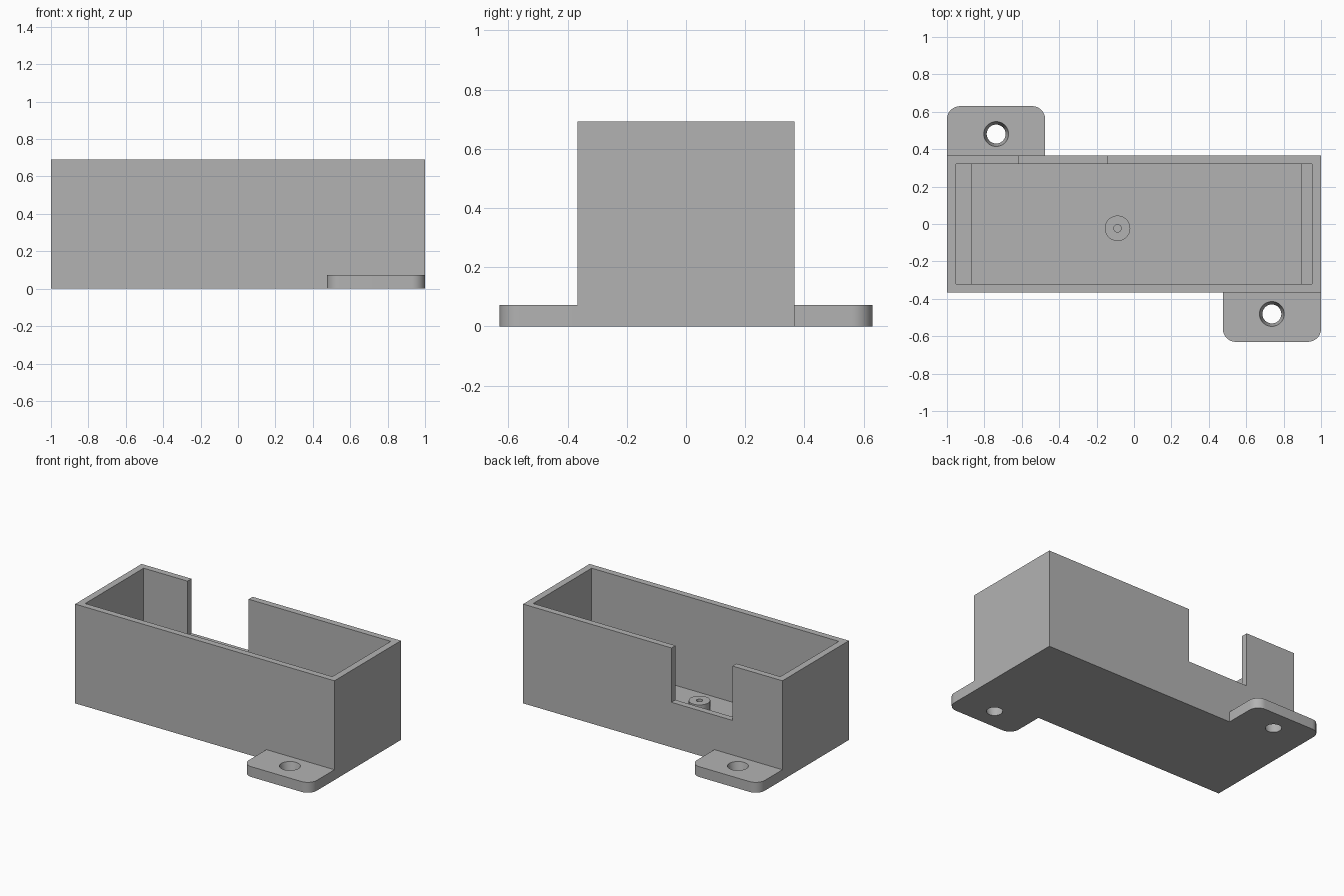
import bpy, math

if "Cube" in bpy.data.objects:
    bpy.data.objects.remove(bpy.data.objects["Cube"])

LENGTH, HALF_Y, HEIGHT = 1.0, 0.366, 0.692      # half length, half width, full height
IN_X, IN_Y, FLOOR = 0.953, 0.322, 0.048         # cavity half sizes and floor level
SUPPORT = 0.163                                 # top of the boss and end ledges
TAB_Y, TAB_X, TAB_H, CORNER = 0.63, 0.475, 0.072, 0.07

grey = bpy.data.materials.new("plain grey")
grey.use_nodes = True
colour = (0.45, 0.45, 0.45, 1)
grey.diffuse_color = colour
grey.node_tree.nodes["Principled BSDF"].inputs["Base Color"].default_value = colour


def make(name, verts, faces):
    mesh = bpy.data.meshes.new(name)
    mesh.from_pydata(verts, [], faces)
    mesh.materials.append(grey)
    obj = bpy.data.objects.new(name, mesh)
    bpy.context.collection.objects.link(obj)
    return obj


def loft(name, low, high, z0, z1):
    """Solid between two matching counter-clockwise outlines."""
    n = len(low)
    verts = [(x, y, z0) for x, y in low] + [(x, y, z1) for x, y in high]
    faces = [tuple(reversed(range(n))), tuple(range(n, 2 * n))]
    faces += [(i, (i + 1) % n, (i + 1) % n + n, i + n) for i in range(n)]
    return make(name, verts, faces)


def box(name, x0, x1, y0, y1, z0, z1):
    outline = [(x0, y0), (x1, y0), (x1, y1), (x0, y1)]
    return loft(name, outline, outline, z0, z1)


def arc(cx, cy, r, start, end, steps):
    angles = [math.radians(start + (end - start) * i / steps) for i in range(steps + 1)]
    return [(cx + r * math.cos(a), cy + r * math.sin(a)) for a in angles]


def cone(name, cx, cy, r0, r1, z0, z1, sides=48):
    low = arc(cx, cy, r0, 0, 360, sides)[:-1]
    high = arc(cx, cy, r1, 0, 360, sides)[:-1]
    return loft(name, low, high, z0, z1)


def activate(obj):
    bpy.ops.object.select_all(action='DESELECT')
    obj.select_set(True)
    bpy.context.view_layer.objects.active = obj


def cut(target, cutter):
    activate(target)
    mod = target.modifiers.new("cut", 'BOOLEAN')
    mod.operation, mod.solver, mod.object = 'DIFFERENCE', 'EXACT', cutter
    bpy.ops.object.modifier_apply(modifier=mod.name)
    bpy.data.objects.remove(cutter)


def smooth(obj):
    activate(obj)
    bpy.ops.object.shade_smooth_by_angle(angle=math.radians(30))


# Open-topped housing with a notch in the back wall
housing = box("housing", -LENGTH, LENGTH, -HALF_Y, HALF_Y, 0, HEIGHT)
cut(housing, box("cavity_cutter", -IN_X, IN_X, -IN_Y, IN_Y, FLOOR, 1))
cut(housing, box("notch_cutter", -0.615, -0.144, 0.2, 0.5, 0.313, 1))

# Ledges across both ends of the floor
box("right_ledge", -IN_X, -0.87, -IN_Y, IN_Y, FLOOR, SUPPORT)
box("left_ledge", 0.892, IN_X, -IN_Y, IN_Y, FLOOR, SUPPORT)

# Screw boss with a blind pilot hole
boss = cone("screw_boss", -0.088, -0.023, 0.068, 0.068, FLOOR, SUPPORT)
cut(boss, cone("pilot_cutter", -0.088, -0.023, 0.02, 0.02, FLOOR + 0.01, 1))
smooth(boss)

# Mounting tabs: the same shape turned half a circle, with tapered screw holes
outline = [(-LENGTH, HALF_Y), (-TAB_X, HALF_Y)]
outline += arc(-TAB_X - CORNER, TAB_Y - CORNER, CORNER, 0, 90, 12)
outline += arc(-LENGTH + CORNER, TAB_Y - CORNER, CORNER, 90, 180, 12)
for name, s in (("back_tab", 1), ("front_tab", -1)):
    shape = [(s * x, s * y) for x, y in outline]
    tab = loft(name, shape, shape, 0, TAB_H)
    # taper extended past both faces for a clean cut
    cut(tab, cone("hole_cutter", -0.737 * s, 0.481 * s, 0.035, 0.082, -TAB_H, 2 * TAB_H))
    smooth(tab)
